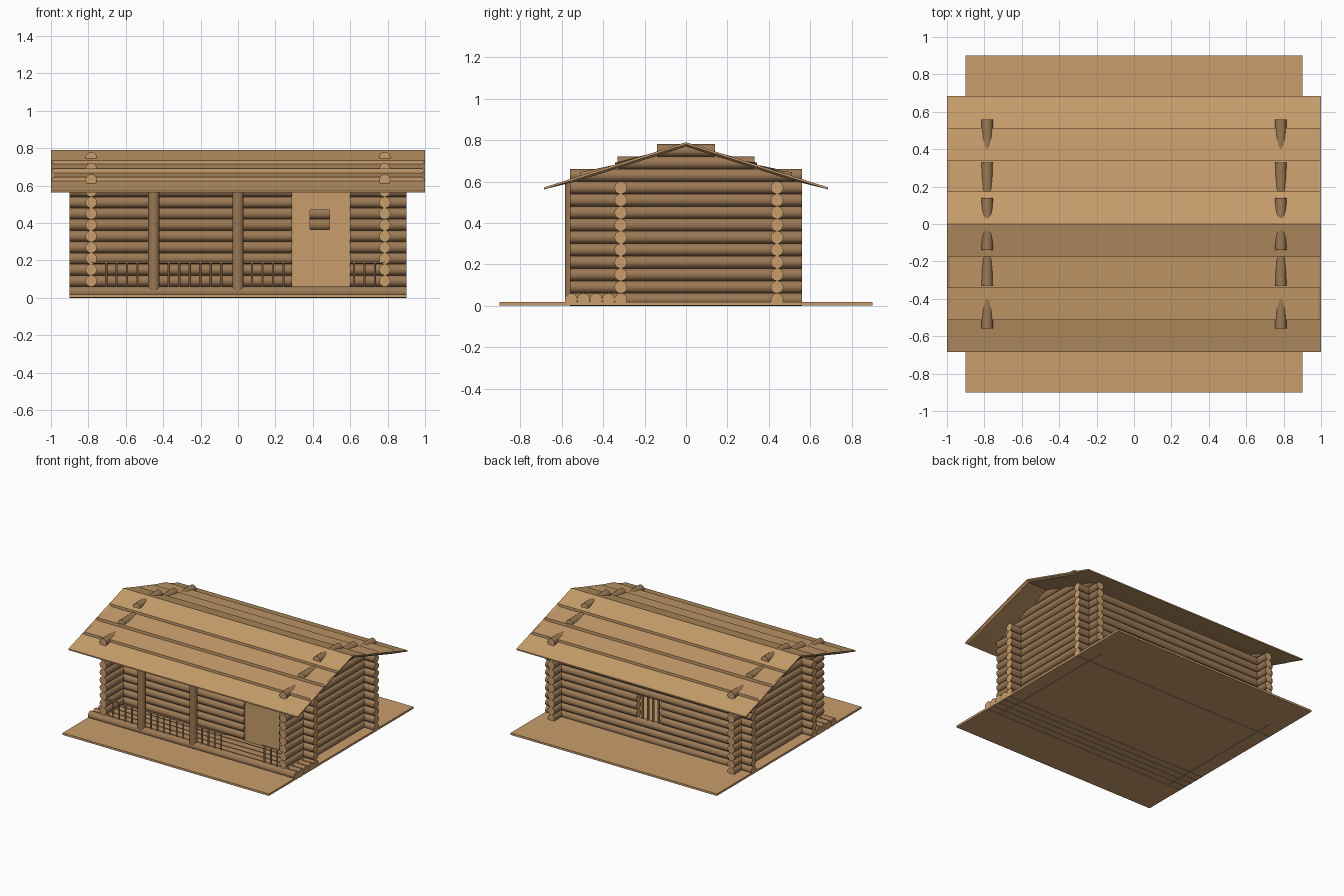
import bpy, bmesh, math
from mathutils import Vector, Matrix

if "Cube" in bpy.data.objects:
    bpy.data.objects.remove(bpy.data.objects["Cube"])


def material(name, color):
    m = bpy.data.materials.new(name)
    m.diffuse_color = (*color, 1)
    m.use_nodes = True
    m.node_tree.nodes["Principled BSDF"].inputs["Base Color"].default_value = m.diffuse_color
    return m


PLANK = material("light_wood", (0.58, 0.34, 0.15))
BARK = material("bark", (0.33, 0.19, 0.09))
R = 0.0305          # log radius
STEP = 0.06         # log spacing
X_WALL, Y_FRONT, Y_BACK = 0.785, -0.315, 0.44


def finish(name, bm, mats):
    me = bpy.data.meshes.new(name)
    bm.to_mesh(me)
    bm.free()
    for m in mats:
        me.materials.append(m)
    ob = bpy.data.objects.new(name, me)
    bpy.context.collection.objects.link(ob)
    return ob


def rods(name, segments, radius=R, sides=16, mats=(BARK, PLANK)):
    """Round logs between point pairs; end caps use the last material."""
    bm = bmesh.new()
    for a, b in segments:
        a, b = Vector(a), Vector(b)
        d = b - a
        rot = d.to_track_quat('Z', 'Y').to_matrix().to_4x4()
        bmesh.ops.create_cone(bm, cap_ends=True, segments=sides, radius1=radius,
                              radius2=radius, depth=d.length,
                              matrix=Matrix.Translation((a + b) / 2) @ rot)
    for f in bm.faces:
        if len(f.verts) > 4:
            f.material_index = len(mats) - 1
    ob = finish(name, bm, mats)
    ob.select_set(True)
    bpy.context.view_layer.objects.active = ob
    bpy.ops.object.shade_smooth_by_angle(angle=math.radians(40))
    ob.select_set(False)
    return ob


def boxes(name, spans):
    bm = bmesh.new()
    for x0, x1, y0, y1, z0, z1 in spans:
        mat = (Matrix.Translation(((x0 + x1) / 2, (y0 + y1) / 2, (z0 + z1) / 2))
               @ Matrix.Diagonal((x1 - x0, y1 - y0, z1 - z0, 1)))
        bmesh.ops.create_cube(bm, size=1, matrix=mat)
    return finish(name, bm, [PLANK])


def x_log(x0, x1, y, z):
    return (x0, y, z), (x1, y, z)


def height(i):
    return 0.0305 + STEP * i


# ground board
boxes("base_board", [(-0.9, 0.9, -0.9, 0.9, 0.002, 0.018)])

# porch floor logs
rods("porch_floor", [x_log(-0.9, 0.9, -0.555 + 0.06 * i, height(0)) for i in range(4)])

# front wall, interrupted by the door
front = [x_log(-0.9, 0.9, Y_FRONT, height(0))]
for i in range(1, 10):
    front += [x_log(-0.9, 0.29, Y_FRONT, height(i)), x_log(0.60, 0.9, Y_FRONT, height(i))]
rods("front_wall", front)

# back wall, interrupted by the window
back = []
for i in range(10):
    if i in (3, 4, 5):
        back += [x_log(-0.9, -0.105, Y_BACK, height(i)), x_log(0.105, 0.9, Y_BACK, height(i))]
    else:
        back.append(x_log(-0.9, 0.9, Y_BACK, height(i)))
rods("back_wall", back)
rods("window_bars", [((-0.07 + 0.0467 * k, Y_BACK, 0.175), (-0.07 + 0.0467 * k, Y_BACK, 0.365))
                     for k in range(4)], 0.009, 8, (PLANK,))

# side walls with stepped gable logs
half_lengths = [0.56] * 11 + [0.33, 0.14]
for side, s in (("left", -1), ("right", 1)):
    rods(side + "_wall", [((s * X_WALL, -h, height(i)), (s * X_WALL, h, height(i)))
                          for i, h in enumerate(half_lengths)])

# door panel with a square opening
D0, D1 = Y_FRONT - 0.015, Y_FRONT + 0.015
boxes("door", [(0.285, 0.385, D0, D1, 0.05, 0.60), (0.49, 0.60, D0, D1, 0.05, 0.60),
               (0.385, 0.49, D0, D1, 0.05, 0.365), (0.385, 0.49, D0, D1, 0.47, 0.60)])

# porch posts
Y_PORCH = -0.555
rods("porch_posts", [((x, Y_PORCH, 0.03), (x, Y_PORCH, 0.60)) for x in (-0.45, 0)])

# porch railing: a handrail and balusters on each side of the door
rods("handrails", [x_log(-X_WALL, 0.285, Y_PORCH, 0.19), x_log(0.60, X_WALL, Y_PORCH, 0.19)],
     0.006, 8, (PLANK,))
runs = [(-0.705, 4), (-0.37, 6), (0.075, 4), (0.62, 3)]
rods("balusters", [((x + 0.056 * k, Y_PORCH, 0.05), (x + 0.056 * k, Y_PORCH, 0.19))
                   for x, n in runs for k in range(n)], 0.006, 8, (PLANK,))

# roof: straight at the outer edges, stepped boards in between
half = [(0, 0.79), (0.173, 0.735), (0.173, 0.715), (0.342, 0.691), (0.342, 0.669),
        (0.513, 0.645), (0.513, 0.625), (0.685, 0.572)]
profile = [(-y, z) for y, z in reversed(half[1:])] + half
last = len(profile) - 1
bm = bmesh.new()
tops, bottoms = [], []
for x in (-1, -0.985, 0.985, 1):
    edge = abs(x) == 1
    top, bottom = [], []
    for j, (y, z) in enumerate(profile):
        straight = 0.79 - abs(y) * 0.318
        top.append(bm.verts.new((x, y, straight if edge else z)))
        drop = 0.010 if edge or j in (0, last) else 0.021
        bottom.append(bm.verts.new((x, y, straight - drop)))
    tops.append(top)
    bottoms.append(bottom)
for i in range(3):
    for j in range(last):
        for rows in (tops, bottoms):
            bm.faces.new((rows[i][j], rows[i + 1][j], rows[i + 1][j + 1], rows[i][j + 1]))
    for j in (0, last):
        bm.faces.new((tops[i][j], tops[i + 1][j], bottoms[i + 1][j], bottoms[i][j]))
for i in (0, 3):
    for j in range(last):
        bm.faces.new((tops[i][j], tops[i][j + 1], bottoms[i][j + 1], bottoms[i][j]))
bmesh.ops.remove_doubles(bm, verts=bm.verts[:], dist=0.0001)
bmesh.ops.recalc_face_normals(bm, faces=bm.faces[:])
finish("roof", bm, [PLANK])
